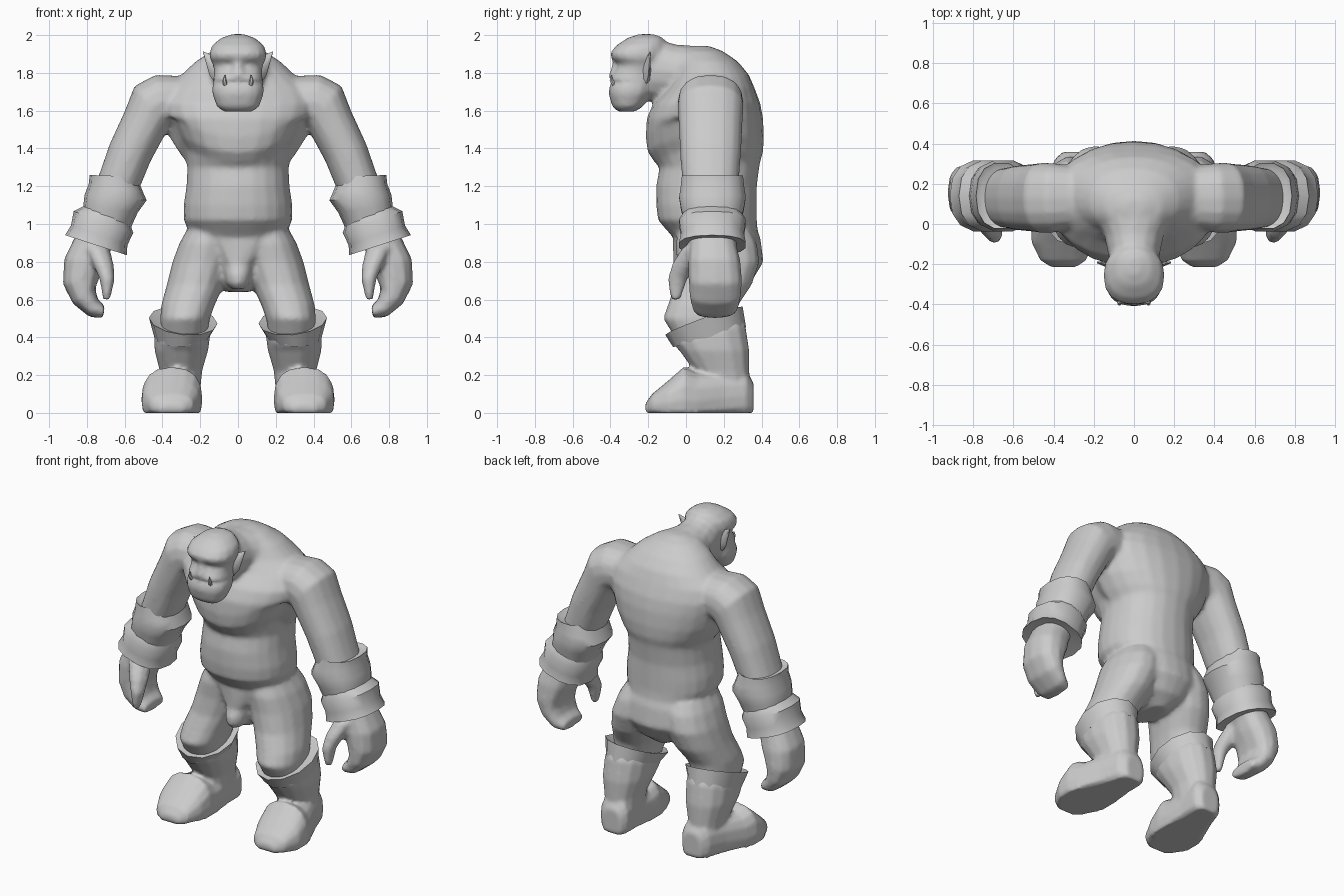
import bpy, math
from mathutils import Vector

skin = bpy.data.materials.new("plain grey")
skin.diffuse_color = (0.6, 0.6, 0.6, 1)


def select(objs):
    bpy.ops.object.select_all(action='DESELECT')
    for o in objs:
        o.select_set(True)
    bpy.context.view_layer.objects.active = objs[0]


def loft(name, rings, n=16, power=2.0, mirror=False, edit=None, sharp=50):
    """Skin rings of (x, y, z, radius_u, radius_v, tilt_side, tilt_back)."""
    verts, faces = [], []
    for ring in rings:
        x, y, z, ru, rv, a, b = (tuple(ring) + (0, 0))[:7]
        a, b = math.radians(a), math.radians(b)
        u = Vector((math.cos(a), 0, math.sin(a))) * ru
        v = Vector((0, math.cos(b), math.sin(b))) * rv
        for i in range(n):
            t = 2 * math.pi * i / n
            c, s = math.cos(t), math.sin(t)
            c = math.copysign(abs(c) ** (2 / power), c)
            s = math.copysign(abs(s) ** (2 / power), s)
            p = Vector((x, y, z)) + u * c + v * s
            verts.append(edit(p) if edit else p)
    for r in range(len(rings) - 1):
        for i in range(n):
            j = (i + 1) % n
            faces.append((r * n + i, r * n + j, (r + 1) * n + j, (r + 1) * n + i))
    last = (len(rings) - 1) * n
    faces += [tuple(reversed(range(n))), tuple(range(last, last + n))]
    mesh = bpy.data.meshes.new(name)
    mesh.from_pydata(verts, [], faces)
    mesh.materials.append(skin)
    obj = bpy.data.objects.new(name, mesh)
    bpy.context.collection.objects.link(obj)
    select([obj])
    bpy.ops.object.mode_set(mode='EDIT')
    bpy.ops.mesh.select_all(action='SELECT')
    bpy.ops.mesh.normals_make_consistent(inside=False)
    bpy.ops.object.mode_set(mode='OBJECT')
    bpy.ops.object.shade_smooth_by_angle(angle=math.radians(sharp))
    if mirror:
        obj.modifiers.new("other_side", 'MIRROR').use_mirror_merge = False
    return obj


def fuse(name, objs, voxel, rounds):
    """Melt overlapping parts into one smooth skin."""
    select(objs)
    bpy.ops.object.convert(target='MESH')
    bpy.ops.object.join()
    obj = bpy.context.view_layer.objects.active
    obj.name = name
    rm = obj.modifiers.new("melt", 'REMESH')
    rm.mode, rm.voxel_size, rm.use_smooth_shade = 'VOXEL', voxel, True
    sm = obj.modifiers.new("soften", 'SMOOTH')
    sm.factor, sm.iterations = 0.5, rounds
    bpy.ops.object.convert(target='MESH')
    obj.data.materials.clear()
    obj.data.materials.append(skin)
    bpy.ops.object.shade_smooth()


def stack(rows):
    """Turn (z, half_width, front_y, back_y) rows into level rings."""
    return [(0, (f + k) / 2, z, w, (k - f) / 2) for z, w, f, k in rows]


# Torso, with the lower edge of the chest sweeping up towards the armpits
def chest_sweep(p):
    if 1.31 < p.z < 1.5 and p.y < 0.1:
        p.z += 0.9 * p.x ** 2
    return p


body = [loft("torso", stack([
    (0.64, 0.06, 0.03, 0.27), (0.70, 0.18, 0.00, 0.35), (0.80, 0.26, -0.03, 0.41),
    (0.92, 0.27, -0.06, 0.395), (0.965, 0.26, -0.10, 0.38), (1.02, 0.288, -0.148, 0.375),
    (1.10, 0.288, -0.158, 0.375), (1.20, 0.273, -0.158, 0.375), (1.30, 0.268, -0.14, 0.388),
    (1.33, 0.275, -0.168, 0.393), (1.38, 0.313, -0.203, 0.408), (1.46, 0.363, -0.213, 0.413),
    (1.56, 0.40, -0.208, 0.408), (1.64, 0.42, -0.172, 0.393), (1.72, 0.39, -0.10, 0.363),
    (1.79, 0.30, -0.06, 0.333), (1.86, 0.225, -0.04, 0.275), (1.915, 0.14, -0.02, 0.195),
    (1.943, 0.05, 0.04, 0.12)]), n=24, power=2.2, edit=chest_sweep)]
body.append(loft("groin", stack([
    (0.655, 0.03, -0.06, 0.05), (0.685, 0.062, -0.088, 0.1), (0.73, 0.07, -0.09, 0.1),
    (0.78, 0.08, -0.068, 0.1), (0.92, 0.19, -0.07, 0.1)]), n=12))

# Neck reaching forward from the hunched back
body.append(loft("neck", [
    (0, 0.25, 1.70, 0.25, 0.15, 0, 90), (0, 0.10, 1.78, 0.24, 0.16, 0, 90),
    (0, -0.05, 1.80, 0.15, 0.15, 0, 90), (0, -0.12, 1.81, 0.135, 0.16, 0, 90),
    (0, -0.20, 1.82, 0.12, 0.168, 0, 90)]))

# Head with jaw, mouth crease, eye hollow and brow ridge
body.append(loft("head", stack([
    (1.595, 0.075, -0.36, -0.27), (1.62, 0.112, -0.39, -0.23), (1.69, 0.137, -0.41, -0.18),
    (1.73, 0.137, -0.405, -0.17), (1.747, 0.13, -0.38, -0.16), (1.765, 0.132, -0.408, -0.15),
    (1.80, 0.127, -0.385, -0.14), (1.845, 0.132, -0.36, -0.13), (1.875, 0.15, -0.395, -0.12),
    (1.905, 0.152, -0.402, -0.11), (1.945, 0.138, -0.37, -0.11), (1.985, 0.09, -0.31, -0.12),
    (2.005, 0.03, -0.25, -0.17)]), n=16, power=2.4))
body.append(loft("nose", stack([
    (1.765, 0.03, -0.405, -0.34), (1.79, 0.045, -0.41, -0.34),
    (1.83, 0.028, -0.395, -0.34), (1.88, 0.015, -0.39, -0.34)]), n=8))

# Arm from the shoulder cap to the wrist
body.append(loft("arm", [
    (0.30, 0.13, 1.65, 0.135, 0.16, 85), (0.40, 0.13, 1.65, 0.145, 0.173, 75),
    (0.455, 0.13, 1.62, 0.145, 0.175, 50), (0.49, 0.13, 1.54, 0.124, 0.17, 28),
    (0.57, 0.13, 1.38, 0.118, 0.162, 22), (0.63, 0.13, 1.22, 0.115, 0.15, 10),
    (0.70, 0.135, 1.05, 0.11, 0.14, 20), (0.76, 0.14, 0.90, 0.10, 0.13, 17)],
    n=16, power=2.3, mirror=True))
# Curled hand and thumb
body.append(loft("hand", [
    (0.76, 0.14, 0.92, 0.10, 0.12, 17), (0.81, 0.15, 0.80, 0.112, 0.14, 8),
    (0.83, 0.155, 0.70, 0.099, 0.142, -10), (0.815, 0.155, 0.62, 0.073, 0.138, -35),
    (0.765, 0.155, 0.555, 0.052, 0.123, -65), (0.71, 0.15, 0.533, 0.033, 0.10, -80)],
    n=12, power=2.5, mirror=True))
body.append(loft("thumb", [
    (0.75, 0.07, 0.88, 0.07, 0.09), (0.715, 0.0, 0.79, 0.058, 0.075),
    (0.693, -0.045, 0.71, 0.042, 0.055), (0.695, -0.055, 0.60, 0.02, 0.028)],
    n=8, mirror=True))

# Bent leg
body.append(loft("leg", [
    (0.14, 0.15, 0.97, 0.13, 0.19), (0.165, 0.16, 0.90, 0.145, 0.215),
    (0.19, 0.17, 0.80, 0.157, 0.22), (0.225, 0.145, 0.68, 0.152, 0.205),
    (0.265, 0.09, 0.57, 0.142, 0.187), (0.28, 0.07, 0.50, 0.132, 0.192),
    (0.285, 0.09, 0.40, 0.12, 0.15)], n=16, power=2.2, mirror=True))
fuse("body", body, 0.014, 5)

# Small tusks, and ears drawn out to a point
loft("tusk", [(0.065, -0.375, 1.73, 0.014, 0.014), (0.072, -0.395, 1.76, 0.011, 0.011),
              (0.07, -0.395, 1.79, 0.002, 0.002)], n=6, mirror=True)
loft("ear", [(0.115, -0.21, 1.81, 0.07, 0.025, 90), (0.145, -0.20, 1.84, 0.055, 0.012, 95),
             (0.185, -0.19, 1.91, 0.004, 0.004, 90)], n=8, mirror=True)

# Two flared bracers
loft("upper_bracer", [
    (0.66, 0.14, 1.24, 0.10, 0.14, 2), (0.66, 0.14, 1.255, 0.125, 0.165, 2),
    (0.647, 0.14, 1.19, 0.145, 0.172, 8), (0.648, 0.14, 1.14, 0.165, 0.18, 5),
    (0.675, 0.14, 1.08, 0.145, 0.17, 8), (0.70, 0.14, 1.00, 0.13, 0.15, 18)],
    n=14, power=2.4, mirror=True, sharp=45)
loft("lower_bracer", [
    (0.69, 0.14, 1.06, 0.12, 0.15, 20), (0.712, 0.14, 1.01, 0.168, 0.18, 20),
    (0.735, 0.14, 0.94, 0.158, 0.17, 19), (0.752, 0.14, 0.888, 0.172, 0.18, 18),
    (0.752, 0.14, 0.895, 0.10, 0.13, 18)],
    n=14, power=2.4, mirror=True, sharp=45)


# Boot: shaft fused with a foot flattened on the ground
def ground(p):
    p.z = max(p.z, 0)
    return p


shaft = loft("boot_shaft", [
    (0.30, 0.20, 0.10, 0.10, 0.14), (0.302, 0.19, 0.22, 0.112, 0.148),
    (0.30, 0.15, 0.33, 0.142, 0.188), (0.295, 0.125, 0.41, 0.148, 0.20, 0, 15),
    (0.29, 0.10, 0.47, 0.14, 0.19, 0, 20)], n=14, power=2.2, mirror=True)
foot = loft("boot_foot", [
    (0.35, -0.215, 0.02, 0.06, 0.03, 0, 90), (0.352, -0.18, 0.04, 0.115, 0.06, 0, 90),
    (0.355, -0.09, 0.055, 0.155, 0.12, 0, 90), (0.35, -0.01, 0.07, 0.162, 0.175, 0, 90),
    (0.34, 0.06, 0.06, 0.15, 0.155, 0, 90), (0.315, 0.20, 0.08, 0.118, 0.14, 0, 90),
    (0.295, 0.32, 0.09, 0.10, 0.13, 0, 90), (0.29, 0.358, 0.07, 0.065, 0.09, 0, 90)],
    n=16, power=2.5, mirror=True, edit=ground)
fuse("boots", [shaft, foot], 0.012, 3)
# Cuff that dips in front
loft("boot_cuff", [
    (0.298, 0.125, 0.40, 0.145, 0.20, 0, 15), (0.29, 0.095, 0.488, 0.182, 0.218, 5, 20),
    (0.288, 0.095, 0.475, 0.13, 0.17, 5, 20)], n=12, mirror=True, sharp=40)
